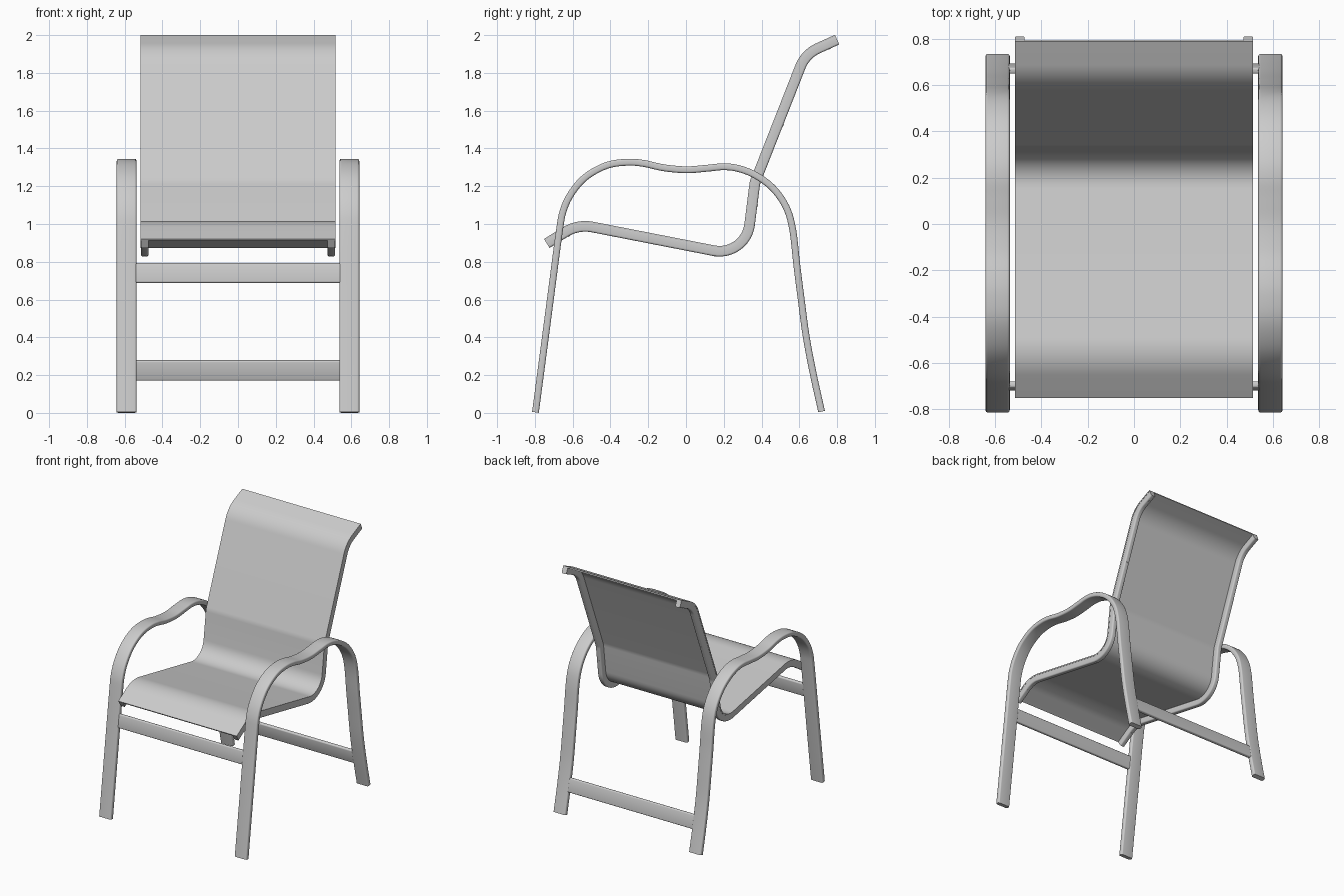
import bpy, bmesh, math
from mathutils import Vector as V

if "Cube" in bpy.data.objects:
    bpy.data.objects.remove(bpy.data.objects["Cube"])


def finish(bm, name):
    bmesh.ops.recalc_face_normals(bm, faces=bm.faces)
    me = bpy.data.meshes.new(name)
    bm.to_mesh(me)
    bm.free()
    ob = bpy.data.objects.new(name, me)
    bpy.context.collection.objects.link(ob)
    bpy.context.view_layer.objects.active = ob
    ob.select_set(True)
    bpy.ops.object.shade_smooth_by_angle(angle=math.radians(35))
    ob.select_set(False)
    return ob


def spline(pts, steps=5):
    """Smooth curve through (y, z) points."""
    p = [V(a) for a in pts]
    p = [2 * p[0] - p[1]] + p + [2 * p[-1] - p[-2]]
    out = []
    for a, b, c, d in zip(p, p[1:], p[2:], p[3:]):
        for i in range(steps):
            t = i / steps
            out.append(0.5 * (2 * b + (c - a) * t + (2 * a - 5 * b + 4 * c - d) * t**2
                              + (3 * b - a - 3 * c + d) * t**3))
    return out + [p[-2]]


def fillet(corners, steps=12):
    """Straight runs joined by arcs; corners are (y, z, radius)."""
    p = [V(c[:2]) for c in corners]
    out = [p[0]]
    for i in range(1, len(p) - 1):
        a, b = (p[i - 1] - p[i]).normalized(), (p[i + 1] - p[i]).normalized()
        half = a.angle(b) / 2
        r = corners[i][2]
        start, end = p[i] + a * r / math.tan(half), p[i] + b * r / math.tan(half)
        centre = p[i] + (a + b).normalized() * r / math.sin(half)
        u, w = start - centre, end - centre
        ang = u.angle(w)
        for k in range(steps + 1):
            t = k / steps
            out.append(centre + (u * math.sin((1 - t) * ang) + w * math.sin(t * ang)) / math.sin(ang))
    return out + [p[-1]]


def rounded(x0, x1, v0, v1, r, n=4):
    """Rounded rectangle cross-section."""
    out = []
    for cx, cv, a0 in ((x1 - r, v1 - r, 0), (x0 + r, v1 - r, 90),
                       (x0 + r, v0 + r, 180), (x1 - r, v0 + r, 270)):
        for k in range(n + 1):
            a = math.radians(a0 + 90 * k / n)
            out.append((cx + r * math.cos(a), cv + r * math.sin(a)))
    return out


def normal_at(path, i):
    t = (path[min(i + 1, len(path) - 1)] - path[max(i - 1, 0)]).normalized()
    return V((-t.y, t.x))


def sweep(name, path, profile):
    """Sweep an (x, normal) profile along a path in the YZ plane."""
    bm = bmesh.new()
    rings = []
    for i, p in enumerate(path):
        n = normal_at(path, i)
        rings.append([bm.verts.new((x, p.x + n.x * v, p.y + n.y * v)) for x, v in profile])
    m = len(profile)
    for a, b in zip(rings, rings[1:]):
        for j in range(m):
            bm.faces.new((a[j], a[(j + 1) % m], b[(j + 1) % m], b[j]))
    bm.faces.new(rings[0])
    bm.faces.new(rings[-1][::-1])
    return finish(bm, name)


def crossbar(name, y, z, height, slope):
    bm = bmesh.new()
    bmesh.ops.create_cube(bm, size=1)
    bmesh.ops.scale(bm, vec=(1.1, 0.027, height), verts=bm.verts)
    long_edges = [e for e in bm.edges if abs(e.verts[0].co.x - e.verts[1].co.x) > 0.5]
    bmesh.ops.bevel(bm, geom=long_edges, offset=0.008, segments=3, profile=0.5, affect='EDGES')
    ob = finish(bm, name)
    ob.location = (0, y, z)
    ob.rotation_euler.x = -math.atan(slope)


# Paths in (y, z)
leg_path = spline([(-0.797, 0.003), (-0.755, 0.32), (-0.713, 0.64), (-0.672, 0.95), (-0.65, 1.07),
                   (-0.605, 1.165), (-0.53, 1.25), (-0.42, 1.31), (-0.31, 1.327), (-0.22, 1.32),
                   (-0.12, 1.298), (0, 1.287), (0.11, 1.295), (0.2, 1.303), (0.28, 1.293),
                   (0.37, 1.257), (0.46, 1.19), (0.53, 1.09), (0.565, 0.97), (0.587, 0.78),
                   (0.61, 0.6), (0.637, 0.4), (0.675, 0.2), (0.718, 0.007)])
rail_path = fillet([(-0.737, 0.897, 0), (-0.572, 0.999, 0.2), (0.315, 0.826, 0.16),
                    (0.365, 1.22, 0.12), (0.632, 1.9, 0.18), (0.8, 1.976, 0)])

# Side frames (legs and armrest in one band) and seat rails
for s, side in ((1, "right"), (-1, "left")):
    xs = sorted((0.537 * s, 0.642 * s))
    sweep("arm_and_leg_frame_" + side, leg_path, rounded(*xs, -0.018, 0.018, 0.011))
    xs = sorted((0.474 * s, 0.514 * s))
    sweep("seat_rail_" + side, rail_path, rounded(*xs, -0.028, 0.025, 0.01))

    # Screws on the underside of the rail
    for i in (1, 14, 26, 39, 52):
        p = (rail_path[i] + rail_path[i + 1]) / 2
        n = normal_at([rail_path[i], rail_path[i + 1]], 0)
        p = p - n * 0.027
        bm = bmesh.new()
        bmesh.ops.create_cone(bm, cap_ends=True, segments=12, radius1=0.007, radius2=0.007, depth=0.006)
        ob = finish(bm, "rail_screw_" + side)
        ob.location = (0.494 * s, p.x, p.y)
        ob.rotation_euler = V((0, n.x, n.y)).to_track_quat('Z', 'Y').to_euler()

# Fabric sling over the rails
sweep("sling_seat", rail_path, [(-0.515, 0.018), (0.515, 0.018), (0.515, 0.028), (-0.515, 0.028)])

# Crossbars between the legs
crossbar("front_crossbar", -0.7, 0.74, 0.105, 0.13)
crossbar("rear_crossbar", 0.672, 0.225, 0.108, -0.2)
